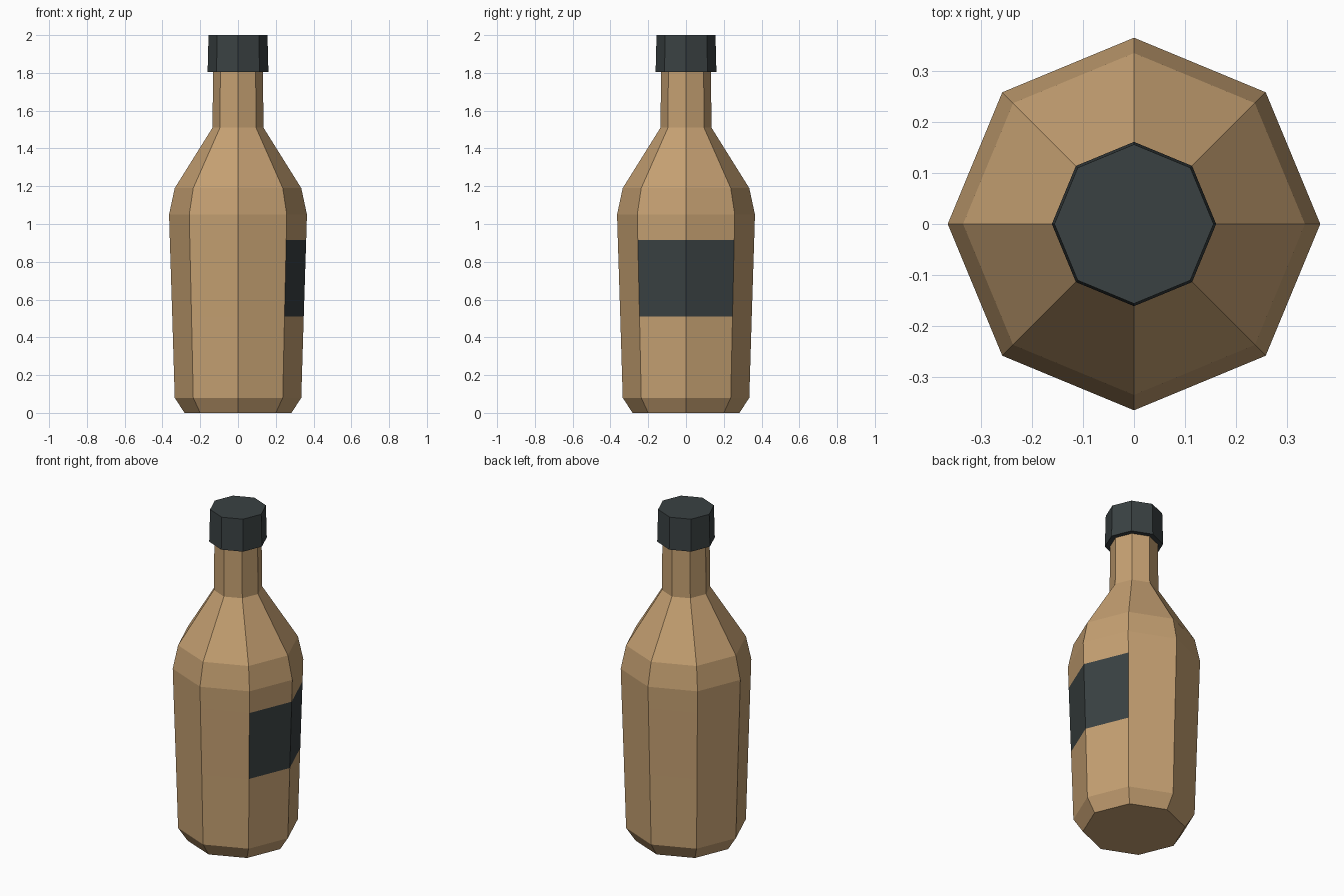
import bpy, bmesh, math

if "Cube" in bpy.data.objects:
    bpy.data.objects.remove(bpy.data.objects["Cube"])

SIDES = 8


def material(name, colour):
    m = bpy.data.materials.new(name)
    m.diffuse_color = (*colour, 1)
    m.use_nodes = True
    m.node_tree.nodes["Principled BSDF"].inputs["Base Color"].default_value = m.diffuse_color
    return m


def turned(name, profile, materials, close_top=True):
    """Sweep (radius, height) points round z with flat octagonal sides."""
    bm = bmesh.new()
    rings = []
    for r, z in profile:
        rings.append([bm.verts.new((r * math.cos(math.tau * i / SIDES),
                                    r * math.sin(math.tau * i / SIDES), z))
                      for i in range(SIDES)])
    for low, high in zip(rings, rings[1:]):
        for i in range(SIDES):
            j = (i + 1) % SIDES
            bm.faces.new((low[i], low[j], high[j], high[i]))
    bm.faces.new(rings[0][::-1])
    if close_top:
        bm.faces.new(rings[-1])
    mesh = bpy.data.meshes.new(name)
    bm.to_mesh(mesh)
    bm.free()
    for m in materials:
        mesh.materials.append(m)
    obj = bpy.data.objects.new(name, mesh)
    bpy.context.collection.objects.link(obj)
    return obj


tan = material("tan_glass", (0.56, 0.352, 0.168))
dark = material("dark_slate", (0.042, 0.053, 0.055))

# Bottle body, with two extra rings bounding the label
LABEL_LOW, LABEL_HIGH = 0.51, 0.916
bottle = turned("bottle", [
    (0.283, 0.0), (0.335, 0.08), (0.348, LABEL_LOW), (0.361, LABEL_HIGH),
    (0.365, 1.05), (0.335, 1.19), (0.135, 1.51), (0.132, 1.81)],
    [tan, dark], close_top=False)

# Label: the two side faces that look toward +x
for face in bottle.data.polygons:
    if LABEL_LOW < face.center.z < LABEL_HIGH and face.normal.x > 0.7:
        face.material_index = 1

# Screw cap
turned("cap", [(0.161, 1.805), (0.156, 2.0)], [dark])
